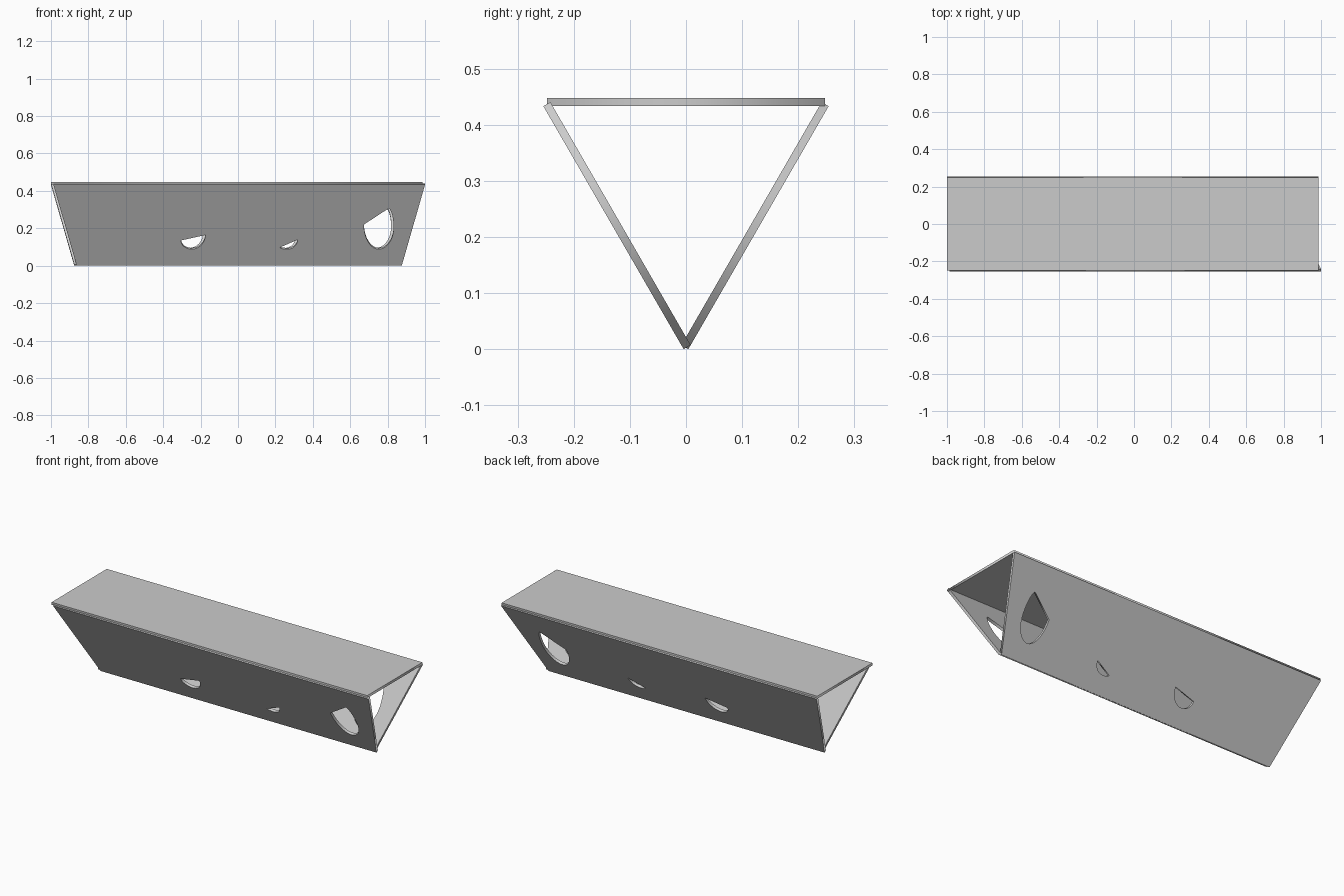
import bpy
from math import sin, cos, pi, radians

if "Cube" in bpy.data.objects:
    bpy.data.objects.remove(bpy.data.objects["Cube"])

T = 0.0144          # board thickness
SHIFT = 0.0065      # front and back boards are slid apart along x


def quarter(a, b, vertical_start, n=10):
    """Quarter-ellipse points from a towards b (b excluded)."""
    pts = []
    for i in range(n):
        t = i / n * pi / 2
        u, v = sin(t), 1 - cos(t)
        fx, fy = (v, u) if vertical_start else (u, v)
        pts.append((a[0] + (b[0] - a[0]) * fx, a[1] + (b[1] - a[1]) * fy))
    return pts


def hole(left, bottom, right, tip=None):
    """Rounded opening closed by a straight slanted chord."""
    pts = quarter(left, bottom, True) + quarter(bottom, right, False)
    if tip:
        n = 8
        for i in range(n):
            t = i / n * radians(75)
            pts.append((right[0] + (tip[0] - right[0]) * (1 - cos(t)) / (1 - cos(radians(75))),
                        right[1] + (tip[1] - right[1]) * sin(t) / sin(radians(75))))
    pts.append(tip or right)
    return pts


def board(name, loops, location, angle):
    """Flat board with cut-outs from 2D outlines."""
    cu = bpy.data.curves.new(name, 'CURVE')
    cu.dimensions = '2D'
    cu.fill_mode = 'BOTH'
    cu.extrude = T / 2
    for pts in loops:
        sp = cu.splines.new('POLY')
        sp.points.add(len(pts) - 1)
        for p, (x, y) in zip(sp.points, pts):
            p.co = (x, y, 0, 1)
        sp.use_cyclic_u = True
    ob = bpy.data.objects.new(name, cu)
    bpy.context.collection.objects.link(ob)
    ob.location = location
    ob.rotation_euler = (radians(angle), 0, 0)
    bpy.ops.object.select_all(action='DESELECT')
    ob.select_set(True)
    bpy.context.view_layer.objects.active = ob
    bpy.ops.object.convert(target='MESH')
    return bpy.context.object


# Side outline and its three openings, in board coordinates (x, slope length)
outline = [(-0.869, 0), (0.869, 0), (0.9935, 0.5), (-0.9935, 0.5)]
holes = [
    hole((-0.305, 0.156), (-0.248, 0.102), (-0.175, 0.189)),
    hole((0.225, 0.113), (0.265, 0.102), (0.318, 0.16)),
    hole((0.673, 0.254), (0.752, 0.102), (0.832, 0.235), (0.807, 0.355)),
]
holes = [[(x - SHIFT, y) for x, y in h] for h in holes]

# Two leaning side boards
board("front_board", [outline] + holes, (SHIFT, 0.002, T / 4), 120)
board("back_board", [outline] + holes, (-SHIFT, -0.002, T / 4), 60)

# Flat top board
top = [(-1, -0.248), (0.987, -0.248), (0.987, 0.248), (-1, 0.248)]
board("top_board", [top], (0, 0, 0.4402), 0)
